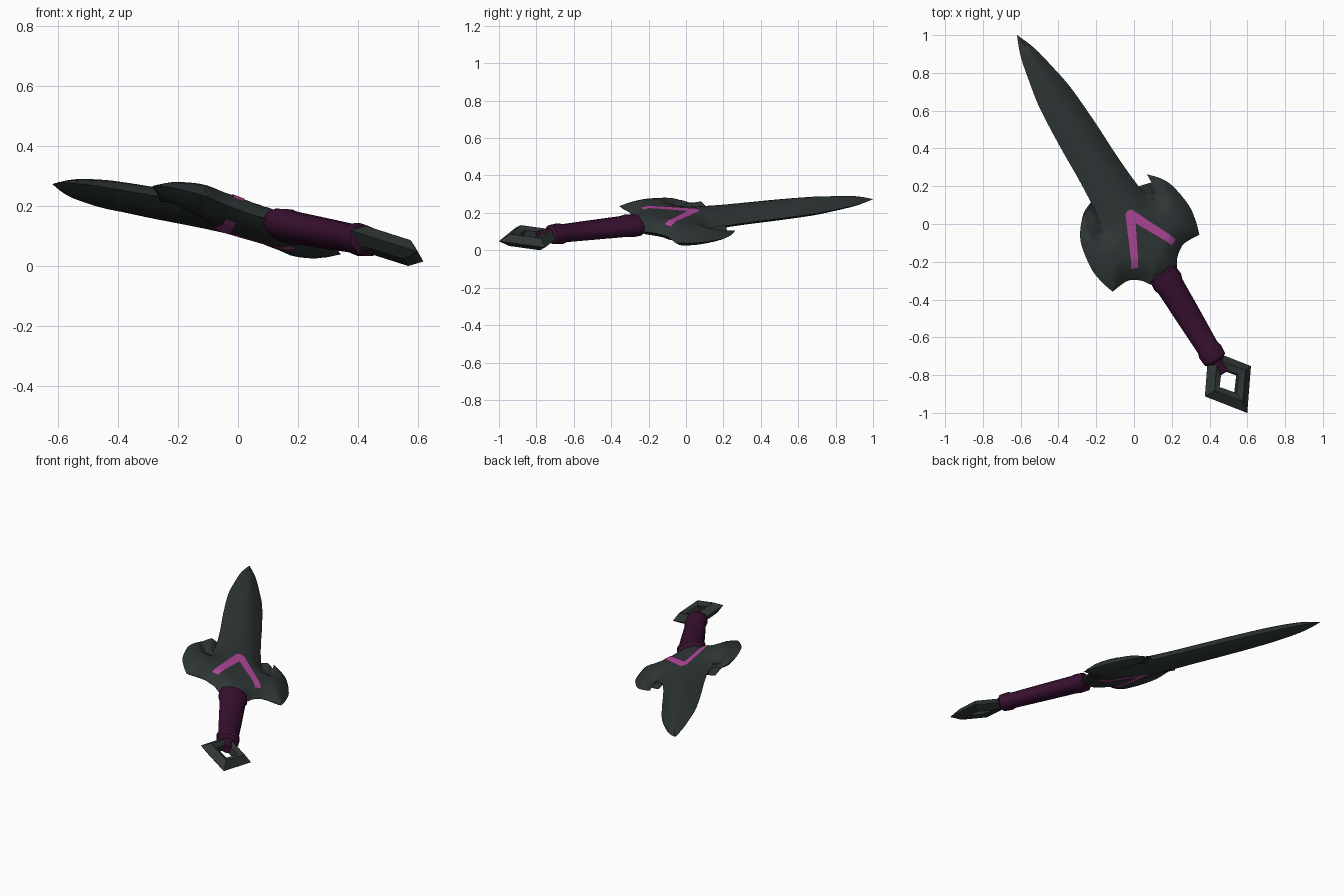
import bpy, bmesh, math
from mathutils import Vector, Matrix
from mathutils.geometry import intersect_point_line

cube = bpy.data.objects.get("Cube")
if cube:
    bpy.data.objects.remove(cube, do_unlink=True)


def material(name, rgb):
    m = bpy.data.materials.new(name)
    m.use_nodes = True
    m.diffuse_color = (*rgb, 1)
    bsdf = m.node_tree.nodes["Principled BSDF"]
    bsdf.inputs["Base Color"].default_value = (*rgb, 1)
    bsdf.inputs["Roughness"].default_value = 0.7
    return m


steel = material("dark steel", (0.028, 0.037, 0.036))
leather = material("dark purple grip", (0.04, 0.005, 0.03))
pink = material("pink inlay", (0.45, 0.065, 0.33))

# Sword frame: local x across the guard, y towards the tip, z out of the flat
along = Vector((-0.518, 0.85, 0.0956)).normalized()
flat = Vector((0.785, 0.52, -0.335)).cross(along).normalized()
across = along.cross(flat)
FRAME = Matrix((across, along, flat)).transposed().to_4x4()
FRAME.translation = (-0.01, 0, 0.161)


def finish(bm, name, mat, angle):
    bmesh.ops.recalc_face_normals(bm, faces=bm.faces)
    mesh = bpy.data.meshes.new(name)
    bm.to_mesh(mesh)
    bm.free()
    mesh.materials.append(mat)
    obj = bpy.data.objects.new(name, mesh)
    bpy.context.collection.objects.link(obj)
    obj.matrix_world = FRAME
    bpy.ops.object.select_all(action="DESELECT")
    obj.select_set(True)
    bpy.context.view_layer.objects.active = obj
    bpy.ops.object.shade_smooth_by_angle(angle=math.radians(angle))
    return obj


def smooth_run(points, steps=4):
    """Catmull-Rom curve through the points, last one left out."""
    p = [Vector(q) for q in points]
    p = [p[0]] + p + [p[-1]]
    out = []
    for a, b, c, d in zip(p, p[1:], p[2:], p[3:]):
        for i in range(steps):
            t = i / steps
            out.append(0.5 * (2 * b + (c - a) * t + (2 * a - 5 * b + 4 * c - d) * t * t
                              + (3 * b - a - 3 * c + d) * t ** 3))
    return out


def mirrored(half):
    """Close a half outline that starts and ends on the centre line."""
    return half + [Vector((-p.x, p.y)) for p in reversed(half[1:-1])]


# Half outline: guard base, wing, then notch and blade edge up to the tip
runs = [
    [(0, -.34), (.08, -.33), (.115, -.285), (.155, -.255), (.2, -.238), (.292, -.244)],
    [(.292, -.244), (.315, -.17), (.327, -.08), (.306, .05), (.27, .12), (.216, .178)],
    [(.216, .178), (.212, .11), (.186, .046), (.155, .08), (.138, .18), (.126, .35),
     (.12, .55), (.105, .78), (.08, .92), (.045, 1.07), (0, 1.177)],
]
tip = Vector((0, 1.177))
outline = mirrored([p for run in runs for p in smooth_run(run)] + [tip])
THICK, ROUND = 0.05, 0.11


def height(p):
    """Half thickness of the body, rounded off towards its outline."""
    best = 9.0
    for a, b in zip(outline, outline[1:] + outline[:1]):
        q, t = intersect_point_line(p, a, b)
        q = Vector(a).lerp(b, min(max(t, 0), 1))
        best = min(best, (p - q).length)
    return THICK * (1 - (1 - min(best / ROUND, 1)) ** 1.6)


def inflated(shape, name, mat, lift, cell):
    """Cut a flat shape into a fine grid and raise it on both sides."""
    bm = bmesh.new()
    bm.faces.new([bm.verts.new((p.x, p.y, 0)) for p in shape])
    bmesh.ops.triangulate(bm, faces=bm.faces[:])
    for axis in (0, 1):
        low = min(p[axis] for p in shape)
        high = max(p[axis] for p in shape)
        normal = Vector((1 - axis, axis, 0))
        for k in range(math.ceil(low / cell), math.floor(high / cell) + 1):
            bmesh.ops.bisect_plane(bm, geom=bm.verts[:] + bm.edges[:] + bm.faces[:],
                                   plane_co=normal * k * cell, plane_no=normal, dist=1e-5)
    bmesh.ops.triangulate(bm, faces=bm.faces[:])
    for v in bm.verts:
        v.co.z = height(v.co.xy) + lift
    upper = bm.faces[:]
    copy = bmesh.ops.duplicate(bm, geom=bm.verts[:] + bm.edges[:] + upper)
    for v in [g for g in copy["geom"] if isinstance(g, bmesh.types.BMVert)]:
        v.co.z *= -1
    bmesh.ops.remove_doubles(bm, verts=bm.verts[:], dist=1e-5)
    for f in bm.faces:
        f.normal_update()
    obj = finish(bm, name, mat, 60)
    # each sheet faces away from the middle of the blade
    for f in obj.data.polygons:
        if f.normal.z * f.center.z < 0:
            f.flip()
    return obj


inflated(outline, "blade_and_guard", steel, 0, 0.025)

# Chevron inlay following both faces of the guard
chevron = [Vector(p) for p in [(0, -.002), (.115, -.208), (.15, -.192), (.022, .07), (0, .078)]]
inflated(mirrored(chevron), "chevron_inlay", pink, 0.003, 0.025)


def loft(rings, name, mat, angle, loop=False):
    bm = bmesh.new()
    rows = [[bm.verts.new(p) for p in ring] for ring in rings]
    n = len(rows[0])
    pairs = list(zip(rows, rows[1:])) + ([(rows[-1], rows[0])] if loop else [])
    for a, b in pairs:
        for i in range(n):
            j = (i + 1) % n
            bm.faces.new((a[i], a[j], b[j], b[i]))
    if not loop:
        bm.faces.new(rows[0])
        bm.faces.new(rows[-1])
    return finish(bm, name, mat, angle)


# Grip with a swelling at each end and a short neck: (y, half width, half depth)
SIDES = 14
grip = [(-.3, .06, .04), (-.312, .084, .054), (-.36, .088, .057), (-.39, .078, .053),
        (-.6, .07, .05), (-.77, .062, .047), (-.795, .07, .054), (-.845, .066, .05),
        (-.858, .04, .034), (-.93, .03, .026)]
loft([[(w * math.cos(a), y, d * math.sin(a) + 0.004)
       for a in (2 * math.pi * i / SIDES for i in range(SIDES))]
      for y, w, d in grip], "grip", leather, 40)


# Diamond pommel ring: bevelled bar around a diamond hole
def diamond(w, h, z):
    return [(w, -.979, z), (0, -.979 + h, z), (-w, -.979, z), (0, -.979 - h, z)]


loft([diamond(.155, .198, 0), diamond(.105, .13, .034), diamond(.064, .076, .02),
      diamond(.064, .076, -.02), diamond(.105, .13, -.034)],
     "pommel_ring", steel, 30, loop=True)
